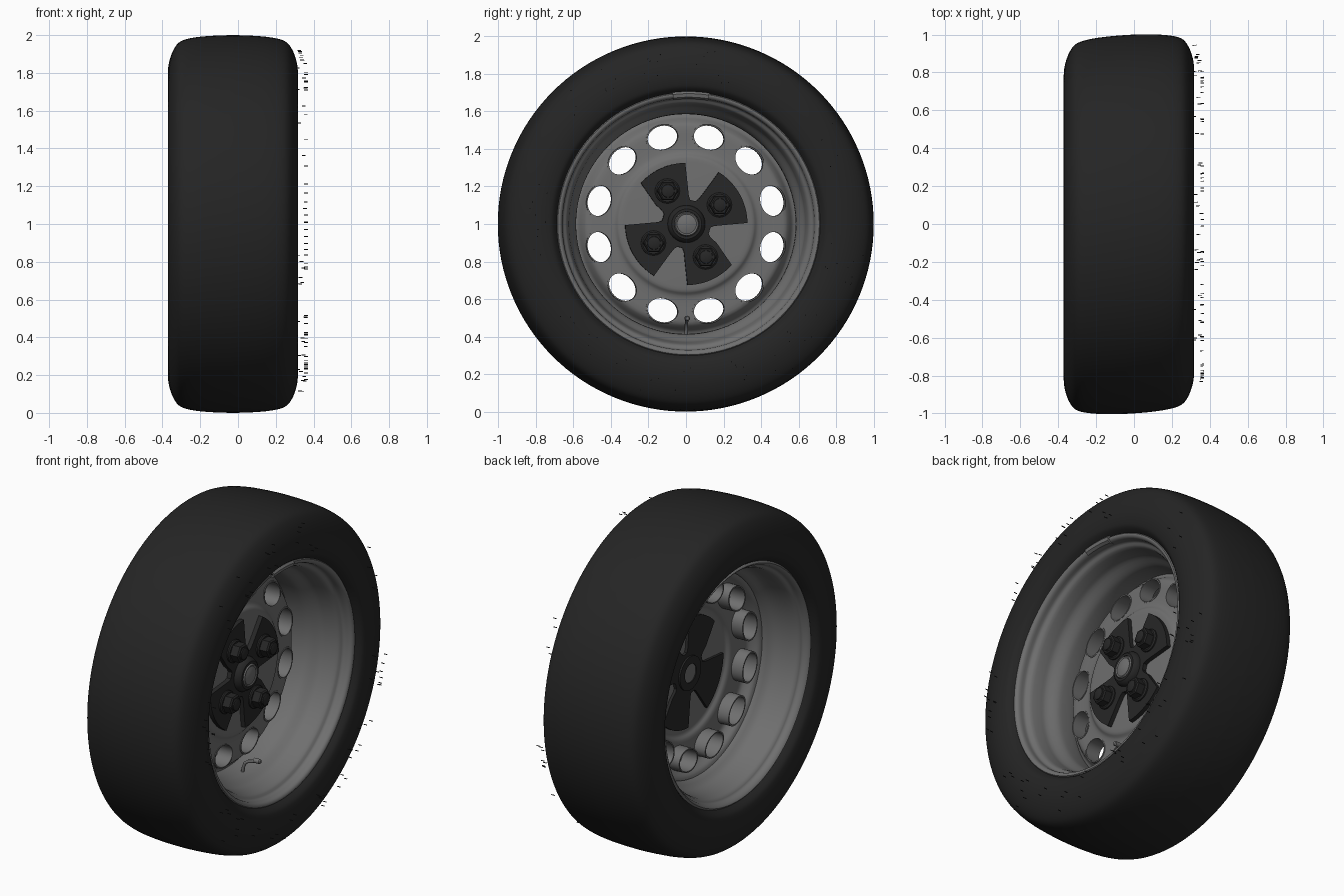
import bpy, bmesh, math, random
from mathutils import Matrix
from math import cos, sin, pi, radians

if "Cube" in bpy.data.objects:
    bpy.data.objects.remove(bpy.data.objects["Cube"])

random.seed(4)
# axle runs along local x; the wheel leans slightly toward +y along its width
SHEAR = Matrix(((1, 0, 0, 0), (0.05, 1, 0, 0), (0, 0, 1, 0), (0, 0, 0, 1)))
PLACE = Matrix.Translation((0, 0, 1))


def material(name, v):
    m = bpy.data.materials.new(name)
    m.diffuse_color = (v, v, v, 1)
    m.use_nodes = True
    m.node_tree.nodes["Principled BSDF"].inputs["Base Color"].default_value = m.diffuse_color
    return m


RUBBER = material("rubber", 0.018)
STEEL = material("steel", 0.16)
BLACK = material("black_paint", 0.02)


def finish(bm, name, mat, angle=35):
    bmesh.ops.recalc_face_normals(bm, faces=bm.faces)
    me = bpy.data.meshes.new(name)
    bm.to_mesh(me)
    bm.free()
    me.transform(SHEAR)
    ob = bpy.data.objects.new(name, me)
    bpy.context.collection.objects.link(ob)
    ob.matrix_world = PLACE
    me.materials.append(mat)
    smooth(ob, angle)
    return ob


def smooth(ob, angle=35):
    bpy.ops.object.select_all(action='DESELECT')
    ob.select_set(True)
    bpy.context.view_layer.objects.active = ob
    bpy.ops.object.shade_smooth_by_angle(angle=radians(angle))


def rounded(pts, n=4):
    """Subdivide an open profile with a Catmull-Rom curve."""
    out = []
    for i in range(len(pts) - 1):
        p = [pts[max(i - 1, 0)], pts[i], pts[i + 1], pts[min(i + 2, len(pts) - 1)]]
        for k in range(n):
            t = k / n
            out.append(tuple(0.5 * (2 * b + (c - a) * t + (2 * a - 5 * b + 4 * c - d) * t * t
                                    + (3 * b - a - 3 * c + d) * t ** 3) for a, b, c, d in zip(*p)))
    return out + [pts[-1]]


def lathe(bm, prof, seg=96, cy=0, cz=0, ey=1, a0=0, a1=2 * pi, tilt=0):
    """Revolve a closed (x, r) profile about an axis parallel to x; ey makes it elliptical."""
    full = abs(a1 - a0 - 2 * pi) < 1e-6
    rings = []
    for i in range(seg if full else seg + 1):
        a = a0 + (a1 - a0) * i / seg
        ring = []
        for x, r in prof:
            y, z = r * cos(a), r * sin(a) * ey
            ring.append(bm.verts.new((x, cy + y * cos(tilt) - z * sin(tilt),
                                      cz + y * sin(tilt) + z * cos(tilt))))
        rings.append(ring)
    n = len(prof)
    for i in range(seg):
        A, B = rings[i], rings[(i + 1) % len(rings)]
        for j in range(n):
            k = (j + 1) % n
            bm.faces.new((A[j], A[k], B[k], B[j]))
    if not full:
        bm.faces.new(rings[0])
        bm.faces.new(rings[-1])
    else:
        bmesh.ops.remove_doubles(bm, verts=bm.verts, dist=1e-5)


def polar(r, deg):
    return r * cos(radians(deg)), r * sin(radians(deg))


# tyre
half = [(0.29, 0.695), (0.325, 0.722), (0.338, 0.75), (0.344, 0.80), (0.337, 0.86),
        (0.313, 0.925), (0.275, 0.968), (0.20, 0.988), (0.10, 0.997), (0.0, 1.0)]
side = [(0.25, 0.69)] + rounded(half)
tyre = side + [(-x, r) for x, r in reversed(side[:-1])]
bm = bmesh.new()
lathe(bm, [(x - 0.027, r) for x, r in tyre], 128)
finish(bm, "tyre", RUBBER, 50)

# moulding hairs standing off the outer sidewall
bm = bmesh.new()
for i in range(34):
    a = random.uniform(0, 360)
    for k in range(random.choice((2, 3, 3))):
        r = random.uniform(0.76, 0.95)
        y, z = polar(r, a + k * 2.5)
        x = 0.35 - max(0, r - 0.84) * 0.4
        lathe(bm, [(x, 0), (x, 0.0025), (x + 0.02, 0.0025), (x + 0.02, 0)], 5, y, z)
finish(bm, "tyre_hairs", RUBBER)

# rim barrel: inner visible skin plus offset outer skin
skin = [(0.262, 0.707), (0.278, 0.697), (0.274, 0.681), (0.258, 0.672), (0.225, 0.668),
        (0.205, 0.645), (0.15, 0.632), (0.11, 0.625), (0.06, 0.597), (0.02, 0.587),
        (-0.06, 0.587), (-0.10, 0.60), (-0.15, 0.632), (-0.27, 0.648), (-0.295, 0.668),
        (-0.318, 0.675), (-0.334, 0.69), (-0.318, 0.705)]
skin = rounded(skin, 3)
bm = bmesh.new()
lathe(bm, skin + [(x * 0.93, r + 0.012) for x, r in reversed(skin)])
finish(bm, "rim_barrel", STEEL)

# wheel disc with twelve oval holes
front = rounded([(-0.07, 0.59), (-0.06, 0.57), (-0.03, 0.548), (-0.012, 0.52), (-0.01, 0.44),
                 (-0.005, 0.385), (0.012, 0.36), (0.016, 0.33)], 3) + [(0.016, 0.0)]
bm = bmesh.new()
lathe(bm, front + [(x - 0.02, r) for x, r in reversed(front)])
disc = finish(bm, "wheel_disc", STEEL)
HOLES = [(polar(0.476, 15 + 30 * i), radians(15 + 30 * i)) for i in range(12)]
bm = bmesh.new()
for (y, z), a in HOLES:
    lathe(bm, [(-0.2, 0), (-0.2, 0.066), (0.2, 0.066), (0.2, 0)], 32, y, z, 1.3, tilt=a)
cutter = finish(bm, "hole_cutter", STEEL)
cutter.hide_render = True
mod = disc.modifiers.new("holes", 'BOOLEAN')
mod.object, mod.operation, mod.solver = cutter, 'DIFFERENCE', 'EXACT'
bpy.context.view_layer.objects.active = disc
bpy.ops.object.modifier_apply(modifier="holes")
bpy.data.objects.remove(cutter)
smooth(disc)

# pressed collars behind the holes
bm = bmesh.new()
for (y, z), a in HOLES:
    lathe(bm, [(-0.007, 0.063), (-0.007, 0.07), (-0.10, 0.07), (-0.10, 0.063)], 32, y, z, 1.3, tilt=a)
finish(bm, "hole_collars", STEEL)

# four-lobed centre plate, seen from both sides of the disc
bm = bmesh.new()
outline = []
for turn in (0, 180):
    for start, end, root_a, root_b in ((1, 58, 64, 85), (91, 138, 151, 176)):
        for k in range(11):
            outline.append(polar(0.326, turn + start + (end - start) * k / 10))
        outline += [polar(0.19, turn + root_a - 3), polar(0.145, turn + root_a),
                    polar(0.13, turn + root_a + 5), polar(0.13, turn + root_b - 4),
                    polar(0.15, turn + root_b)]
face = bm.faces.new([bm.verts.new((-0.02, y, z)) for y, z in outline])
ext = bmesh.ops.extrude_face_region(bm, geom=[face])
bmesh.ops.translate(bm, vec=(0.062, 0, 0),
                    verts=[g for g in ext["geom"] if isinstance(g, bmesh.types.BMVert)])
finish(bm, "centre_plate", BLACK)

# hub ring and hub cap
bm = bmesh.new()
lathe(bm, [(-0.03, 0.055), (-0.03, 0.10), (0.05, 0.10), (0.07, 0.09), (0.078, 0.08),
           (0.078, 0.066), (0.06, 0.06)], 40)
finish(bm, "hub_ring", BLACK)
bm = bmesh.new()
lathe(bm, [(-0.025, 0), (-0.025, 0.066), (0.075, 0.066), (0.084, 0.06), (0.08, 0.052),
           (0.087, 0.03), (0.09, 0)], 40)
finish(bm, "hub_cap", STEEL)

# wheel nuts: washer, hexagon and domed end
bm = bmesh.new()
for i in range(4):
    y, z = polar(0.203, 30 + 90 * i)
    lathe(bm, [(0.03, 0), (0.03, 0.066), (0.05, 0.066), (0.056, 0.058), (0.056, 0)], 28, y, z)
    lathe(bm, [(0.05, 0), (0.05, 0.056), (0.1, 0.056), (0.107, 0.048), (0.107, 0)], 6, y, z)
    lathe(bm, [(0.1, 0), (0.1, 0.038), (0.113, 0.034), (0.118, 0.02), (0.119, 0)], 20, y, z)
finish(bm, "wheel_nuts", BLACK)

# valve: swept stem with a cap
curve = bpy.data.curves.new("valve_stem", 'CURVE')
curve.dimensions = '3D'
curve.bevel_depth = 0.009
curve.bevel_resolution = 3
curve.use_fill_caps = True
sp = curve.splines.new('POLY')
path = [(0.03, -0.59), (0.035, -0.56), (0.045, -0.535), (0.065, -0.52), (0.12, -0.505)]
sp.points.add(len(path) - 1)
for p, (x, z) in zip(sp.points, path):
    p.co = (x, 0.05 * x, z, 1)
curve.materials.append(STEEL)
stem = bpy.data.objects.new("valve_stem", curve)
bpy.context.collection.objects.link(stem)
stem.matrix_world = PLACE
bm = bmesh.new()
lathe(bm, [(0.105, 0), (0.105, 0.014), (0.14, 0.014), (0.146, 0.009), (0.146, 0)], 16, 0, -0.503)
finish(bm, "valve_cap", STEEL)

# balance weight clipped on the top of the rim lip
bm = bmesh.new()
lathe(bm, [(0.245, 0.670), (0.245, 0.70), (0.28, 0.706), (0.29, 0.695), (0.286, 0.676), (0.27, 0.666)],
      14, a0=radians(81), a1=radians(97))
finish(bm, "balance_weight", STEEL)
